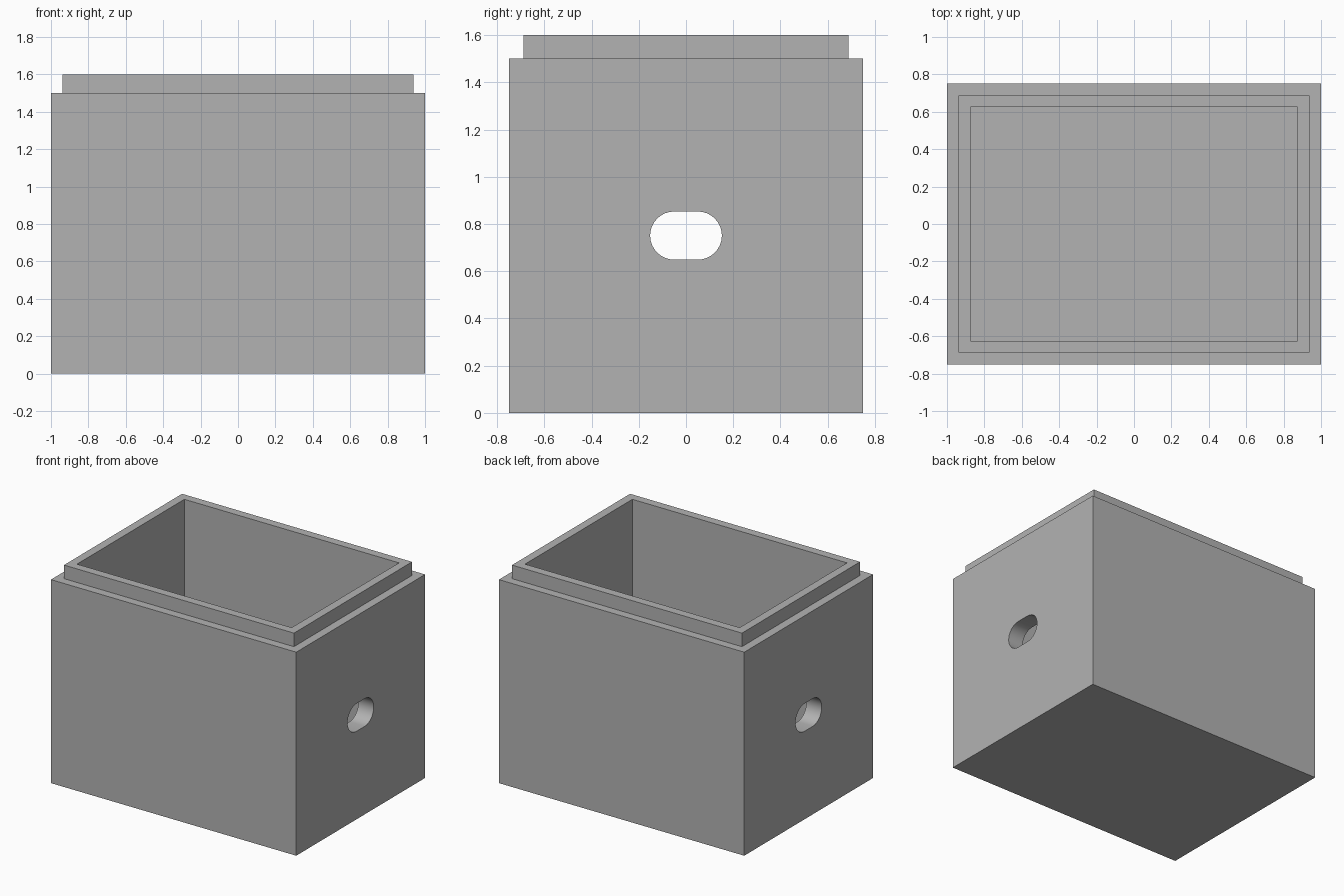
import bpy, bmesh, math

if "Cube" in bpy.data.objects:
    bpy.data.objects.remove(bpy.data.objects["Cube"])


def make_object(name, bm):
    bmesh.ops.recalc_face_normals(bm, faces=bm.faces)
    mesh = bpy.data.meshes.new(name)
    bm.to_mesh(mesh)
    bm.free()
    obj = bpy.data.objects.new(name, mesh)
    bpy.context.collection.objects.link(obj)
    return obj


def loft(name, rings):
    """Closed solid through a list of matching point rings."""
    bm = bmesh.new()
    loops = [[bm.verts.new(p) for p in ring] for ring in rings]
    for a, b in zip(loops, loops[1:]):
        n = len(a)
        for i in range(n):
            bm.faces.new((a[i], a[(i + 1) % n], b[(i + 1) % n], b[i]))
    bm.faces.new(loops[0][::-1])
    bm.faces.new(loops[-1])
    return make_object(name, bm)


def rect(x, y, z):
    return [(-x, -y, z), (x, -y, z), (x, y, z), (-x, y, z)]


grey = bpy.data.materials.new("light grey")
grey.diffuse_color = (0.45, 0.45, 0.45, 1)
grey.use_nodes = True
grey.node_tree.nodes["Principled BSDF"].inputs["Base Color"].default_value = grey.diffuse_color

# Hollow box: outer walls, stepped rim, inner walls and floor
box = loft("open_box", [
    rect(1, 0.75, 0), rect(1, 0.75, 1.5),
    rect(0.9375, 0.6875, 1.5), rect(0.9375, 0.6875, 1.6),
    rect(0.875, 0.625, 1.6), rect(0.875, 0.625, 0.125),
])
box.data.materials.append(grey)

# Rounded slot cut through both end walls
R, HALF, ZC, STEPS = 0.102, 0.05, 0.751, 16
slot = []
for side in (0, 1):
    for i in range(STEPS + 1):
        a = -math.pi / 2 + math.pi * (side + i / STEPS)
        slot.append(((HALF if side == 0 else -HALF) + R * math.cos(a),
                     ZC + R * math.sin(a)))
cutter = loft("slot_cutter", [[(x, y, z) for y, z in slot] for x in (-1.2, 1.2)])
cutter.data.materials.append(grey)
cutter.hide_render = True

mod = box.modifiers.new("slots", 'BOOLEAN')
mod.operation = 'DIFFERENCE'
mod.solver = 'EXACT'
mod.object = cutter
bpy.context.view_layer.objects.active = box
bpy.ops.object.select_all(action='DESELECT')
box.select_set(True)
bpy.ops.object.modifier_apply(modifier=mod.name)
bpy.data.objects.remove(cutter)
bpy.ops.object.shade_smooth_by_angle(angle=math.radians(30))
